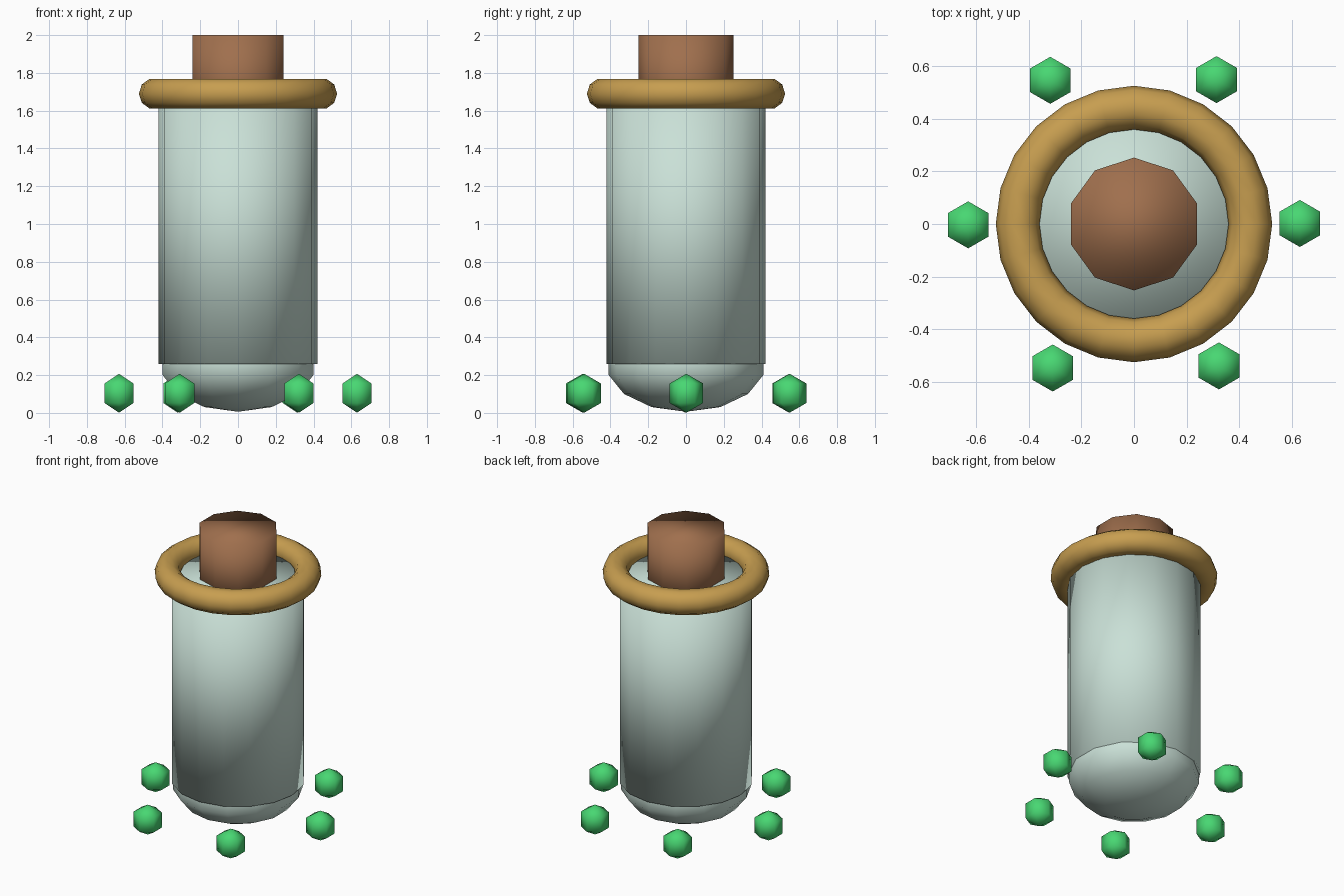
import bpy, bmesh, math

cube = bpy.data.objects.get("Cube")
if cube:
    bpy.data.objects.remove(cube, do_unlink=True)


def material(name, rgb):
    m = bpy.data.materials.new(name)
    m.use_nodes = True
    m.diffuse_color = (*rgb, 1)
    m.node_tree.nodes["Principled BSDF"].inputs["Base Color"].default_value = (*rgb, 1)
    return m


glass = material("pale_glass", (0.59, 0.75, 0.68))
gold = material("gold", (0.57, 0.34, 0.08))
cork = material("cork_brown", (0.35, 0.16, 0.075))
green = material("gem_green", (0.065, 0.68, 0.17))


def lathe(name, profile, sides, mat, location=(0, 0, 0), closed=False):
    """Turn an (r, z) profile about z; r = 0 is a pole, open ends are capped."""
    bm = bmesh.new()
    rings = []
    for r, z in profile:
        if r < 1e-5:
            rings.append([bm.verts.new((0, 0, z))] * sides)
        else:
            angles = [math.pi / 2 + math.tau * i / sides for i in range(sides)]
            rings.append([bm.verts.new((r * math.cos(a), r * math.sin(a), z)) for a in angles])
    pairs = list(zip(rings, rings[1:]))
    if closed:
        pairs.append((rings[-1], rings[0]))
    for low, high in pairs:
        for i in range(sides):
            j = (i + 1) % sides
            corners = dict.fromkeys((low[i], low[j], high[j], high[i]))
            bm.faces.new(list(corners))
    if not closed:
        for ring in (rings[0], rings[-1]):
            if ring[0] is not ring[1]:
                bm.faces.new(ring)
    bmesh.ops.recalc_face_normals(bm, faces=bm.faces)
    for f in bm.faces:
        f.smooth = True
    mesh = bpy.data.meshes.new(name)
    bm.to_mesh(mesh)
    bm.free()
    mesh.materials.append(mat)
    ob = bpy.data.objects.new(name, mesh)
    ob.location = location
    bpy.context.collection.objects.link(ob)
    return ob


def ball(radius, height, rings):
    """Half-outline of a sphere, bottom pole to top pole."""
    return [(radius * math.sin(math.pi * i / rings), -height * math.cos(math.pi * i / rings))
            for i in range(rings + 1)]


# Bottle: straight body with a rounded base
lathe("bottle_body", [(0.42, 0.26), (0.42, 1.68)], 16, glass)
lathe("bottle_base", ball(0.42, 0.25, 7), 14, glass, (0, 0, 0.256))

# Neck ring
tube = [(0.442 + 0.083 * math.cos(math.tau * i / 10), 0.083 * math.sin(math.tau * i / 10))
        for i in range(10)]
lathe("neck_ring", tube, 24, gold, (0, 0, 1.69), closed=True)

# Stopper
lathe("stopper", [(0.252, 1.54), (0.252, 2.0)], 10, cork)

# Gems circling the base
for i in range(6):
    a = i * 1.05
    lathe(f"gem_{i + 1}", ball(0.103, 0.103, 3), 6, green,
          (0.63 * math.cos(a), 0.63 * math.sin(a) + 0.002, 0.104))
